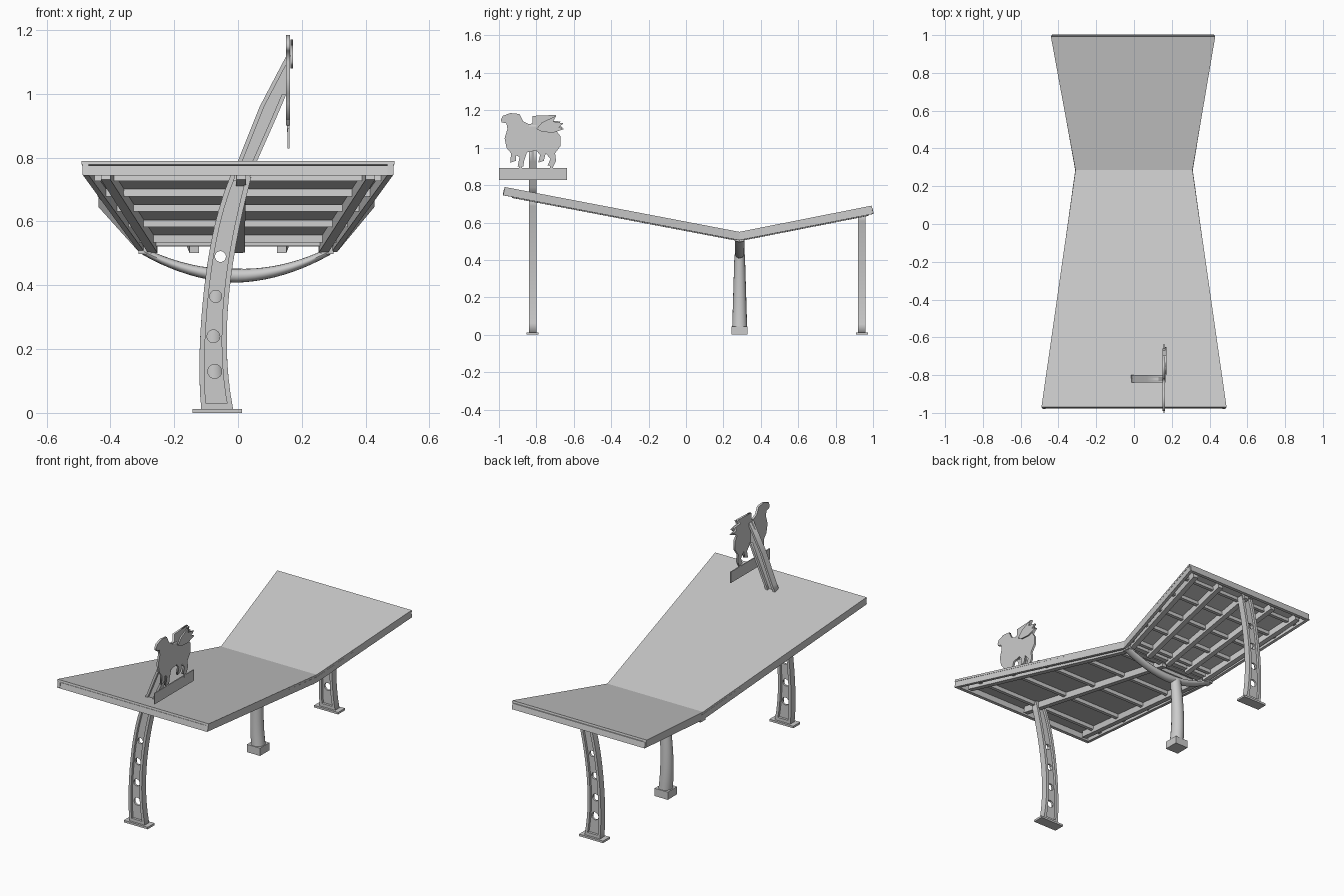
import bpy, bmesh, math
from math import sin, cos, pi
from mathutils import Vector

default = bpy.data.objects.get("Cube")
if default:
    bpy.data.objects.remove(default)

steel = bpy.data.materials.new("painted_grey_steel")
steel.use_nodes = True
GREY = (0.6, 0.6, 0.6, 1)
steel.diffuse_color = GREY
steel.node_tree.nodes["Principled BSDF"].inputs["Base Color"].default_value = GREY


def loft(name, rings, smooth=False):
    """Skin a list of equal-length point rings and cap both ends."""
    bm = bmesh.new()
    rows = [[bm.verts.new(p) for p in ring] for ring in rings]
    n = len(rows[0])
    for a, b in zip(rows, rows[1:]):
        for i in range(n):
            j = (i + 1) % n
            bm.faces.new((a[i], a[j], b[j], b[i]))
    bm.faces.new(rows[0])
    bm.faces.new(rows[-1])
    bmesh.ops.recalc_face_normals(bm, faces=bm.faces)
    mesh = bpy.data.meshes.new(name)
    bm.to_mesh(mesh)
    bm.free()
    mesh.materials.append(steel)
    obj = bpy.data.objects.new(name, mesh)
    bpy.context.collection.objects.link(obj)
    if smooth:
        bpy.ops.object.select_all(action='DESELECT')
        obj.select_set(True)
        bpy.context.view_layer.objects.active = obj
        bpy.ops.object.shade_smooth_by_angle(angle=math.radians(40))
    return obj


def box(name, lo, hi):
    (x0, y0, z0), (x1, y1, z1) = lo, hi
    return loft(name, [[(x0, y0, z), (x1, y0, z), (x1, y1, z), (x0, y1, z)] for z in (z0, z1)])


def plate(name, loops, thick, location, rotation):
    """Flat plate from an outline; further loops become holes."""
    curve = bpy.data.curves.new(name, 'CURVE')
    curve.dimensions = '2D'
    curve.fill_mode = 'BOTH'
    curve.extrude = thick / 2
    for loop in loops:
        spline = curve.splines.new('POLY')
        spline.points.add(len(loop) - 1)
        for point, (u, v) in zip(spline.points, loop):
            point.co = (u, v, 0, 1)
        spline.use_cyclic_u = True
    curve.materials.append(steel)
    obj = bpy.data.objects.new(name, curve)
    obj.location, obj.rotation_euler = location, rotation
    bpy.context.collection.objects.link(obj)
    bpy.ops.object.select_all(action='DESELECT')
    obj.select_set(True)
    bpy.context.view_layer.objects.active = obj
    bpy.ops.object.convert(target='MESH')
    return obj


FACING_FRONT = (pi / 2, 0, 0)
FACING_SIDE = (pi / 2, 0, pi / 2)

# Roof: three cross lines (centre x, y, z, half width, downward direction)
FRONT = (0, -0.97, 0.79, 0.49, Vector((0, -0.19, -0.98)))
VALLEY = (0, 0.285, 0.55, 0.31, Vector((0, 0, -1)))
BACK = (-0.005, 0.992, 0.69, 0.435, Vector((0, 0.19, -0.98)))


def on_roof(span, t, s, depth):
    """Point t along a roof span, s across it (-1 to 1), depth under the top."""
    ends = [Vector((cx + s * w, y, z)) + down * depth for cx, y, z, w, down in span]
    return ends[0].lerp(ends[1], t)


def corners(line, d0, d1, grow=0):
    k = 1 + grow
    return [on_roof((line, line), 0, s, d) for s, d in ((-k, d0), (k, d0), (k, d1), (-k, d1))]


loft("roof_deck", [corners(s, 0, 0.012) for s in (FRONT, VALLEY, BACK)])


def roof_beam(name, span, a, b, width, d0, d1):
    """Bar under the roof from (t, s) a to (t, s) b."""
    p, q = on_roof(span, *a, 0), on_roof(span, *b, 0)
    across = (q - p).cross(Vector((0, 0, 1))).normalized() * width / 2
    rings = []
    for t, s in (a, b):
        top, low = on_roof(span, t, s, d0), on_roof(span, t, s, d1)
        rings.append([top - across, top + across, low + across, low - across])
    loft(name, rings)


def frame(label, span, rafters, purlins):
    # Edge boards
    for s, side in ((-0.975, "right"), (0.975, "left")):
        roof_beam(f"{label}_{side}_fascia", span, (0, s), (1, s), 0.018, 0.012, 0.045)
    roof_beam(f"{label}_end_fascia", span, (0.009, -0.99), (0.009, 0.99), 0.02, 0.012, 0.045)
    roof_beam(f"{label}_valley_beam", span, (0.98, -0.99), (0.98, 0.99), 0.03, 0.012, 0.032)
    # Lengthwise rafters and crosswise purlins
    for i, s in enumerate(rafters):
        roof_beam(f"{label}_rafter_{i}", span, (0.04, s), (0.99, s), 0.03, 0.012, 0.05)
    for i in range(purlins):
        t = (i + 0.6) / purlins
        roof_beam(f"{label}_purlin_{i}", span, (t, -0.97), (t, 0.97), 0.02, 0.012, 0.035)


frame("front_roof", (FRONT, VALLEY), (-0.86, 0.02, 0.86), 5)
frame("back_roof", (BACK, VALLEY), (-0.86, -0.44, 0, 0.44, 0.86), 5)


# Curved posts: flanged plate girders with round holes
def smooth_curve(knots, z):
    """Polynomial through (x, z) knots."""
    total = 0
    for i, (x, zi) in enumerate(knots):
        for j, (_, zj) in enumerate(knots):
            if i != j:
                x *= (z - zj) / (zi - zj)
        total += x
    return total


LEFT_EDGE = ((-0.115, 0.01), (-0.12, 0.2), (-0.105, 0.4), (-0.075, 0.58), (-0.025, 0.74))
RIGHT_EDGE = ((-0.015, 0.01), (-0.035, 0.2), (-0.025, 0.4), (0.004, 0.58), (0.042, 0.74))
HOLES = ((-0.073, 0.13, 0.022), (-0.077, 0.24, 0.02), (-0.07, 0.365, 0.019), (-0.055, 0.49, 0.017))


def girder(label, left, right, y, rim, holes=()):
    """I-shaped girder between two edge lines."""
    circles = [[(x + r * cos(a * pi / 12), z + r * sin(a * pi / 12)) for a in range(24)]
               for x, z, r in holes]
    plate(f"{label}_web", [left + right[::-1]] + circles, 0.012, (0, y, 0), FACING_FRONT)
    for side, edge, step in (("right", left, rim), ("left", right, -rim)):
        inner = [(x + step, z) for x, z in edge]
        plate(f"{label}_{side}_flange", [edge + inner[::-1]], 0.04, (0, y, 0), FACING_FRONT)


def post(label, y, top):
    levels = [0.01 + (top - 0.01) * i / 14 for i in range(15)]
    left = [(smooth_curve(LEFT_EDGE, z), z) for z in levels]
    right = [(smooth_curve(RIGHT_EDGE, z), z) for z in levels]
    girder(label, left, right, y, 0.016, HOLES)
    box(f"{label}_foot_rib", (-0.11, y - 0.02, 0.01), (-0.02, y + 0.02, 0.03))
    box(f"{label}_base_plate", (-0.143, y - 0.032, 0), (0.012, y + 0.032, 0.012))


post("front_post", -0.82, 0.74)
post("back_post", 0.94, 0.655)

# Sign arm rising through the roof
girder("sign_arm", [(-0.025, 0.74), (0, 0.79), (0.068, 0.96), (0.152, 1.12)],
       [(0.038, 0.74), (0.06, 0.79), (0.12, 0.925), (0.152, 1.0)], -0.82, 0.014)


# Centre column with a curved yoke carrying the valley
def oval(centre, u, v, sides=16):
    return [centre + u * cos(2 * pi * i / sides) + v * sin(2 * pi * i / sides) for i in range(sides)]


VY = 0.287
rings = []
for i in range(11):
    t = i / 10
    z = 0.04 + 0.39 * t
    mid = (smooth_curve(LEFT_EDGE, z) + smooth_curve(RIGHT_EDGE, z)) / 2
    rings.append(oval(Vector((mid, VY, z)), Vector((0.038 - 0.006 * t, 0, 0)),
                      Vector((0, 0.04 - 0.012 * t, 0))))
loft("centre_column", rings, True)
box("column_base", (-0.113, VY - 0.043, 0), (-0.028, VY + 0.043, 0.045))

rings = []
for i in range(21):
    u = i / 10 - 1
    centre = Vector((0.29 * u - 0.005, VY, 0.43 + 0.076 * u * u))
    normal = Vector((-0.5 * u, 0, 1)).normalized()
    rings.append(oval(centre, normal * (0.022 - 0.011 * abs(u)), Vector((0, 0.025, 0))))
loft("valley_yoke", rings, True)
for side, x in (("right", -0.292), ("left", 0.28)):
    box(f"yoke_{side}_pad", (x - 0.02, VY - 0.024, 0.498), (x + 0.02, VY + 0.024, 0.525))

# Winged sheep sign, outlined in hundredths
SHEEP = ((-99, 115), (-98, 117), (-94, 118.5), (-89, 118), (-87, 114), (-84, 112.5), (-82, 113),
         (-82, 117), (-69.5, 117.5), (-72, 114.5), (-67, 114), (-68.5, 112), (-66, 111), (-69, 108.5),
         (-67, 106), (-67, 101), (-70, 97), (-69.5, 93), (-71, 90), (-74, 90.5), (-72.5, 94),
         (-75, 97), (-76, 93), (-79, 92), (-78, 96), (-80, 98.5), (-85, 97.5), (-86.5, 93),
         (-87, 90), (-90, 90), (-89, 95), (-91, 96), (-91, 93), (-94, 92), (-93.5, 97),
         (-96, 100), (-97, 105), (-95.5, 110), (-96, 113), (-98.5, 113.5))
WING = ((-80, 110), (-77, 113.5), (-69.5, 117), (-71, 114), (-65.5, 113), (-68, 111), (-65, 110),
        (-71, 108), (-77, 108.5))


def hundredths(points):
    return [[(u / 100, v / 100) for u, v in points]]


plate("sheep_cutout", hundredths(SHEEP), 0.012, (0.157, 0, 0), FACING_SIDE)
plate("sheep_wing", hundredths(WING), 0.008, (0.169, 0, 0), FACING_SIDE)
box("sign_board", (0.155, -1, 0.828), (0.161, -0.636, 0.892))
for i, y in enumerate((-0.885, -0.72)):
    box(f"sign_hanger_{i}", (0.154, y - 0.008, 0.88), (0.162, y + 0.008, 0.92))
